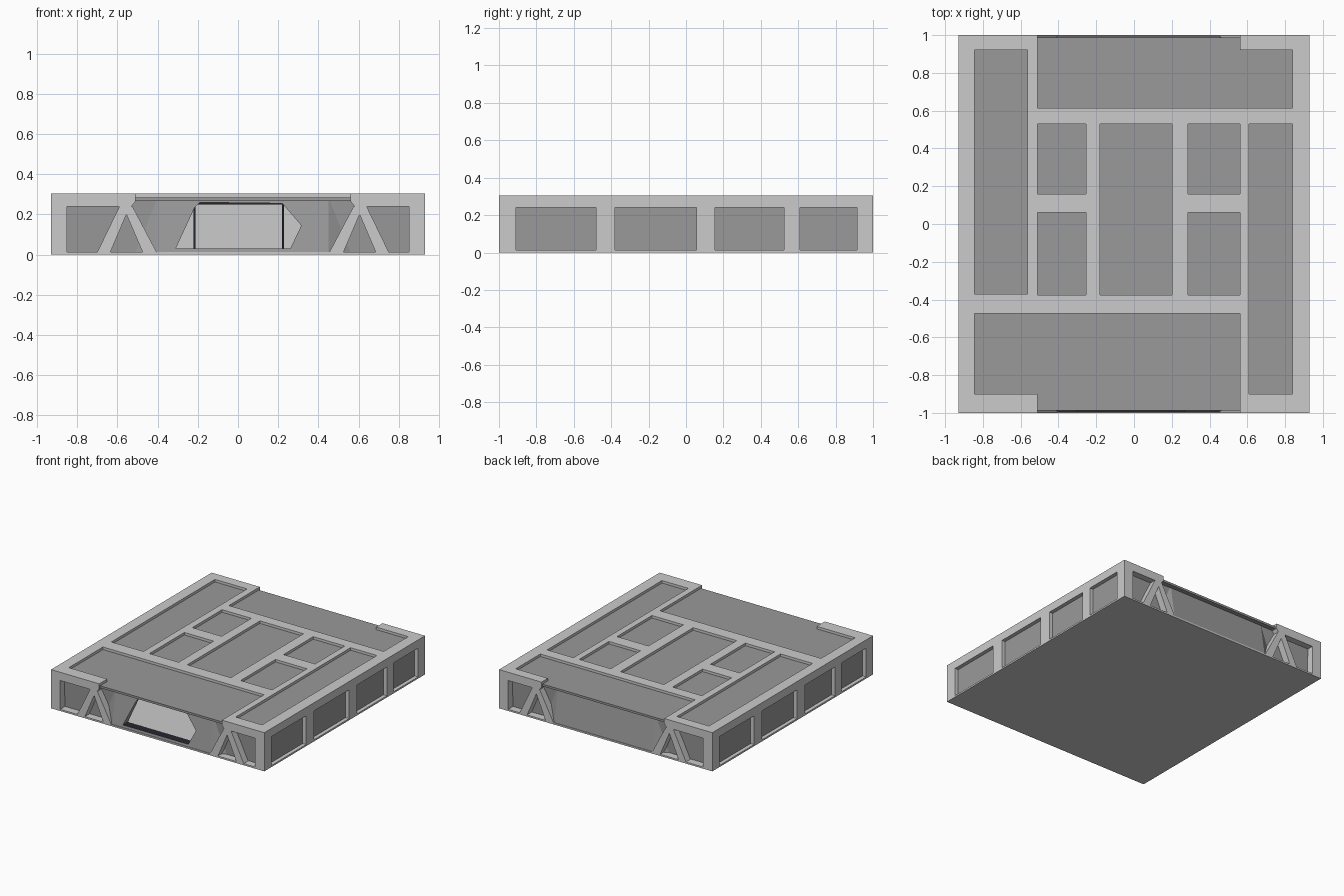
import bpy, bmesh
from mathutils import Vector

if "Cube" in bpy.data.objects:
    bpy.data.objects.remove(bpy.data.objects["Cube"])


def material(name, rgb):
    m = bpy.data.materials.new(name)
    m.diffuse_color = (*rgb, 1)
    m.use_nodes = True
    m.node_tree.nodes["Principled BSDF"].inputs["Base Color"].default_value = m.diffuse_color
    return m


DARK = material("dark_glazing", (0.32, 0.32, 0.32))
BLACK = material("black_trim", (0.02, 0.02, 0.03))


def add_loft(bm, ring_a, ring_b):
    a = [bm.verts.new(p) for p in ring_a]
    b = [bm.verts.new(p) for p in ring_b]
    n = len(a)
    bm.faces.new(a)
    bm.faces.new(b[::-1])
    for i in range(n):
        j = (i + 1) % n
        bm.faces.new((a[i], b[i], b[j], a[j]))


def finish(name, bm, mat=None):
    bmesh.ops.recalc_face_normals(bm, faces=bm.faces)
    me = bpy.data.meshes.new(name)
    bm.to_mesh(me)
    bm.free()
    ob = bpy.data.objects.new(name, me)
    bpy.context.collection.objects.link(ob)
    if mat:
        me.materials.append(mat)
    return ob


def prisms(name, outlines, lo, hi, axis="z", mat=None):
    """Extrude one or more 2D outlines along z (x,y points) or y (x,z points)."""
    bm = bmesh.new()
    for pts in outlines:
        rings = []
        for h in (lo, hi):
            rings.append([Vector((u, v, h)) if axis == "z" else Vector((u, h, v)) for u, v in pts])
        add_loft(bm, *rings)
    return finish(name, bm, mat)


def rect(x0, x1, y0, y1):
    return [(x0, y0), (x1, y0), (x1, y1), (x0, y1)]


def box(name, x0, x1, y0, y1, z0, z1, mat=None):
    return prisms(name, [rect(x0, x1, y0, y1)], z0, z1, mat=mat)


def cut(target, cutter):
    mod = target.modifiers.new("cut", "BOOLEAN")
    mod.operation = "DIFFERENCE"
    mod.solver = "EXACT"
    mod.object = cutter
    cutter.hide_render = True
    cutter.hide_viewport = True
    cutter.display_type = "WIRE"


W, TOP = 0.93, 0.305
NL, NR = -0.51, 0.56          # ends of the open notches in the roof frame

# Ground slab
box("base_slab", -W, W, -1, 1, 0, 0.013)

# Roof frame with recessed panel openings
roof = box("roof_frame", -W, W, -1, 1, 0.265, TOP)
openings = [
    rect(-0.845, -0.565, -0.37, 0.92),
    rect(NL, -0.255, 0.16, 0.53), rect(NL, -0.255, -0.375, 0.06),
    rect(0.285, NR, 0.16, 0.53), rect(0.285, NR, -0.375, 0.06),
    rect(-0.18, 0.20, -0.375, 0.53),
    rect(0.61, 0.84, -0.90, 0.53),
    [(NL, 0.615), (0.84, 0.615), (0.84, 0.92), (NR, 0.92), (NR, 1.1), (NL, 1.1)],
    [(-0.845, -0.475), (-0.845, -0.90), (NL, -0.90), (NL, -1.1), (NR, -1.1), (NR, -0.475)],
]
cut(roof, prisms("roof_opening_cutter", openings, 0.2, 0.4))

# Dark body: long walls lean inward and bulge out at the bottom centre
half_b = [(-0.90, -0.94), (-0.51, -0.94), (-0.40, -0.995), (0.45, -0.995), (0.56, -0.94), (0.90, -0.94)]
half_t = [(x, -0.95) for x, y in half_b]


def plan(half, z):
    return [Vector((x, y, z)) for x, y in half] + [Vector((x, -y, z)) for x, y in reversed(half)]


bm = bmesh.new()
add_loft(bm, plan(half_b, 0.012), plan(half_t, 0.285))
bmesh.ops.triangulate(bm, faces=[f for f in bm.faces if len(f.verts) == 4])
body = finish("glazed_body", bm, DARK)

# Entrance opening and lobby hollow
door = [(-0.31, 0.03), (-0.215, 0.235), (-0.19, 0.26), (0.22, 0.255), (0.315, 0.145), (0.26, 0.03)]
cut(body, box("lobby_cutter", -0.78, 0.6, -0.93, -0.42, 0.022, 0.262))
cut(body, prisms("entrance_cutter", [door], -1.1, -0.85, "y"))

# Lobby floor, rear wall and inner portal
box("lobby_floor", -0.775, 0.595, -0.929, -0.425, 0.02, 0.031)
box("lobby_rear_wall", -0.775, 0.595, -0.45, -0.425, 0.031, 0.26)
box("entrance_step", -0.31, 0.26, -0.99, -0.929, 0.013, 0.031, BLACK)
portal = [rect(-0.222, -0.212, 0.031, 0.26), rect(0.218, 0.228, 0.031, 0.26), rect(-0.212, 0.218, 0.25, 0.26)]
prisms("inner_portal", portal, -0.47, -0.45, "y", BLACK)

# Front and back: roof lip, headers, A-shaped braces
a_shape = [(-0.145, 0.013), (-0.08, 0.013), (0, 0.2), (0.08, 0.013), (0.15, 0.013), (0.03, 0.24), (-0.035, 0.24)]
for side, s in (("front", -1), ("back", 1)):
    lo, hi = sorted((s * 0.945, s * 1.0))
    l0, l1 = sorted((s * 0.95, s * 0.988))
    box(side + "_roof_lip", NL, NR, l0, l1, 0.268, 0.285, DARK)
    headers = [
        [(-0.85, 0.24), (-0.53, 0.24), (NL, 0.265), (-0.85, 0.265)],
        [(0.85, 0.24), (0.58, 0.24), (NR, 0.265), (0.85, 0.265)],
    ]
    prisms(side + "_headers", headers, lo, hi, "y")
    braces = [[(c + m * x, z) for x, z in a_shape] for c, m in ((-0.555, 1), (0.605, -1))]
    prisms(side + "_braces", braces, lo, hi, "y")

# Long sides: corner posts, mullions and header (left is the right turned half round)
posts = [(-1, -0.91), (-0.48, -0.38), (0.055, 0.155), (0.525, 0.61), (0.915, 1)]
for side, s in (("right", 1), ("left", -1)):
    for i, (y0, y1) in enumerate(posts):
        inner = 0.85 if i in (0, 4) else 0.89
        x0, x1 = sorted((s * inner, s * W))
        a, b = sorted((s * y0, s * y1))
        box(f"{side}_post_{i + 1}", x0, x1, a, b, 0.013, 0.265)
    x0, x1 = sorted((s * 0.89, s * W))
    a, b = sorted((s * -0.91, s * 0.915))
    box(side + "_header", x0, x1, a, b, 0.24, 0.265)
